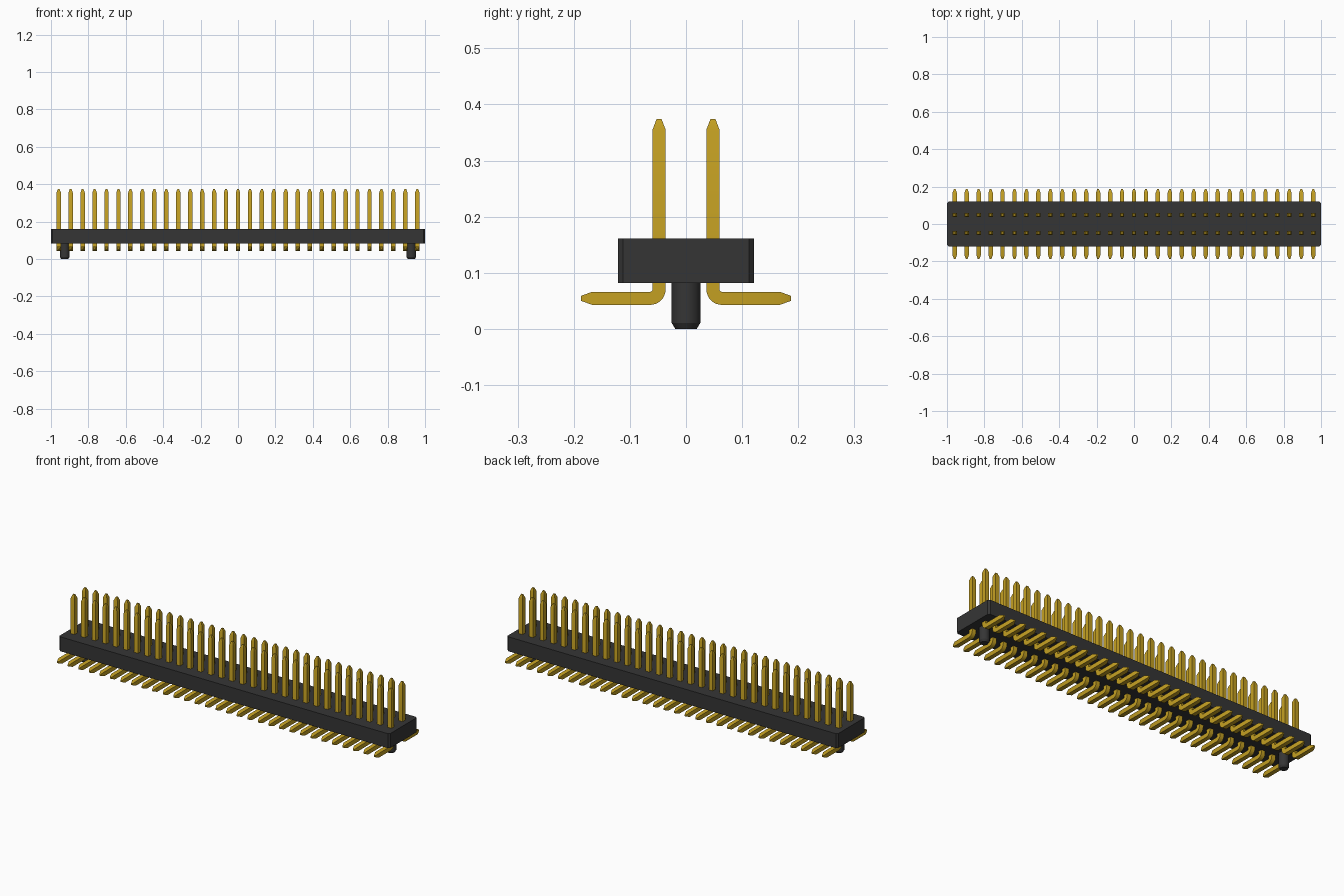
import bpy, bmesh, math
from mathutils import Vector

if "Cube" in bpy.data.objects:
    bpy.data.objects.remove(bpy.data.objects["Cube"], do_unlink=True)


def material(name, color, rough):
    m = bpy.data.materials.new(name)
    m.use_nodes = True
    m.diffuse_color = (*color, 1)
    bsdf = m.node_tree.nodes["Principled BSDF"]
    bsdf.inputs["Base Color"].default_value = (*color, 1)
    bsdf.inputs["Roughness"].default_value = rough
    return m


black = material("black plastic", (0.036, 0.036, 0.036), 0.6)
gold = material("gold metal", (0.55, 0.35, 0.016), 0.4)


def loft(name, rings, mat):
    """Skin a closed tube through rings of equal length and cap both ends."""
    bm = bmesh.new()
    loops = [[bm.verts.new(p) for p in ring] for ring in rings]
    n = len(loops[0])
    for a, b in zip(loops, loops[1:]):
        for i in range(n):
            j = (i + 1) % n
            bm.faces.new((a[i], a[j], b[j], b[i]))
    bm.faces.new(loops[0][::-1])
    bm.faces.new(loops[-1])
    bmesh.ops.recalc_face_normals(bm, faces=bm.faces)
    me = bpy.data.meshes.new(name)
    bm.to_mesh(me)
    bm.free()
    me.materials.append(mat)
    ob = bpy.data.objects.new(name, me)
    bpy.context.collection.objects.link(ob)
    return ob


def smooth(ob):
    bpy.ops.object.select_all(action='DESELECT')
    ob.select_set(True)
    bpy.context.view_layer.objects.active = ob
    bpy.ops.object.shade_smooth_by_angle(angle=math.radians(30))


# Housing: long bar with chamfered upright corners
X, Y, C = 1.0, 0.121, 0.009
outline = [(X, Y - C), (X - C, Y), (C - X, Y), (-X, Y - C),
           (-X, C - Y), (C - X, -Y), (X - C, -Y), (X, C - Y)]
loft("housing", [[(x, y, z) for x, y in outline] for z in (0.082, 0.161)], black)

# Contact pins: square wire with pointed ends, bent outward below the housing
COUNT, PITCH = 31, 0.0639
PIN_Y, LEG_Z, HALF, TIP, BEND = 0.048, 0.0545, 0.0117, 0.0045, 0.0162
START = -PITCH * (COUNT - 1) / 2

# Each station: centre y, centre z, turn angle, half width
path = [(PIN_Y, 0.374, 0, TIP), (PIN_Y, 0.355, 0, HALF)]
for i in range(9):
    a = math.radians(90 * i / 8)
    path.append((PIN_Y + BEND * (1 - math.cos(a)),
                 LEG_Z + BEND * (1 - math.sin(a)), a, HALF))
path += [(0.167, LEG_Z, math.pi / 2, HALF), (0.187, LEG_Z, math.pi / 2, TIP)]

rings = []
for y, z, a, h in path:
    centre = Vector((START, y, z))
    side = Vector((h, 0, 0))
    out = Vector((0, math.cos(a), math.sin(a))) * h
    rings.append([centre + side + out, centre - side + out,
                  centre - side - out, centre + side - out])
pins = loft("contact_pins", rings, gold)
smooth(pins)

row = pins.modifiers.new("row", 'ARRAY')
row.count = COUNT
row.use_relative_offset = False
row.use_constant_offset = True
row.constant_offset_displace = (PITCH, 0, 0)
both = pins.modifiers.new("both rows", 'MIRROR')
both.use_axis = (False, True, False)
both.use_mirror_merge = False

# Locating pegs: round posts with chamfered ends, between the outer two pins
SEG = 32
for name, sign in (("left_peg", 1), ("right_peg", -1)):
    cx = sign * (-START - PITCH / 2)
    peg = loft(name, [[(cx + r * math.cos(2 * math.pi * i / SEG),
                        r * math.sin(2 * math.pi * i / SEG), z) for i in range(SEG)]
                      for r, z in ((0.019, 0), (0.0258, 0.011), (0.0258, 0.09))], black)
    smooth(peg)
